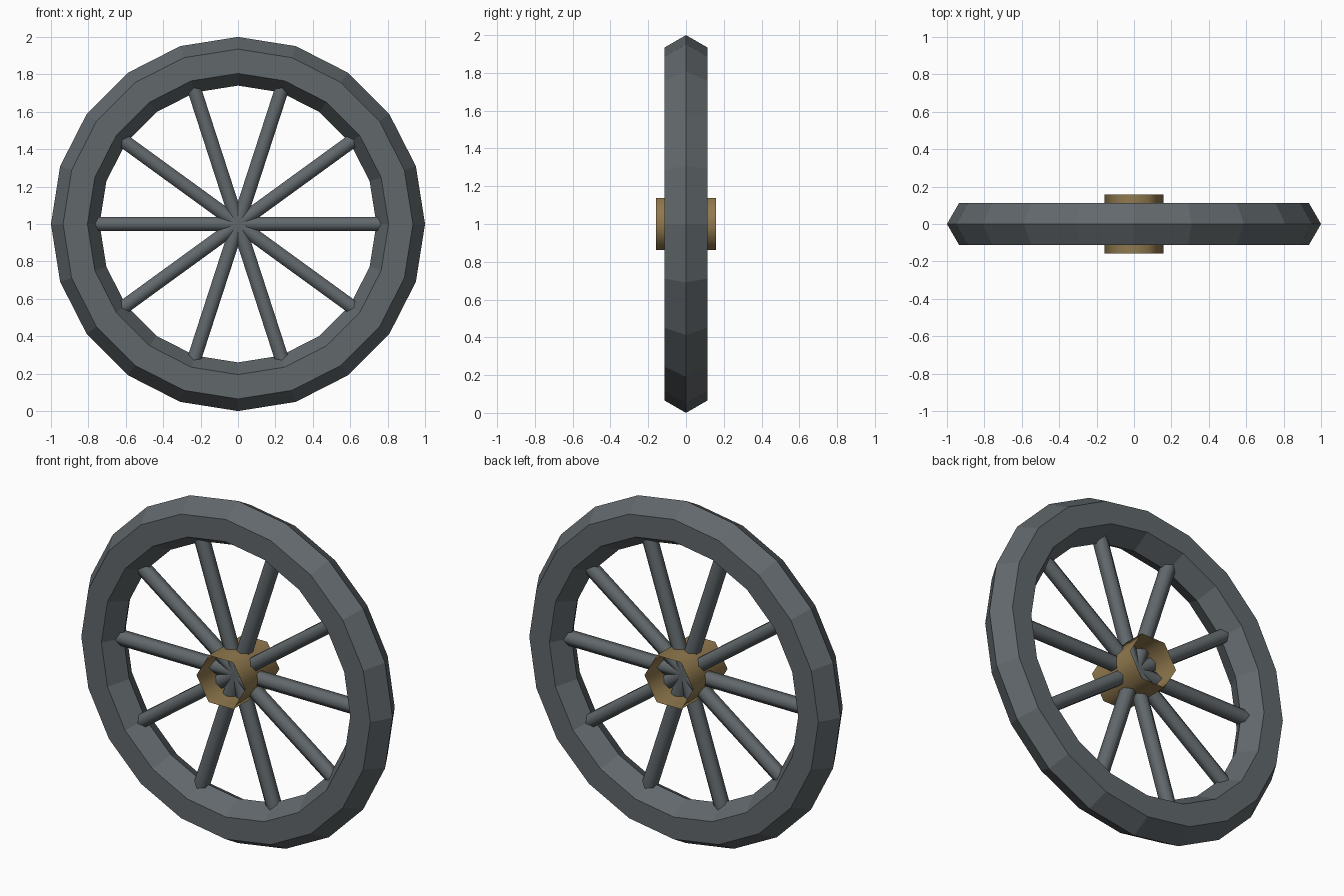
import bpy, bmesh
from math import sin, cos, pi
from mathutils import Matrix, Vector

if "Cube" in bpy.data.objects:
    bpy.data.objects.remove(bpy.data.objects["Cube"])

CENTRE = Vector((0, 0, 1))
SPOKES = 10


def material(name, rgb):
    m = bpy.data.materials.new(name)
    m.diffuse_color = (*rgb, 1)
    m.use_nodes = True
    m.node_tree.nodes["Principled BSDF"].inputs["Base Color"].default_value = m.diffuse_color
    return m


def make(name, bm, mat, smooth):
    bmesh.ops.recalc_face_normals(bm, faces=bm.faces)
    for f in bm.faces:
        f.smooth = smooth
    me = bpy.data.meshes.new(name)
    bm.to_mesh(me)
    bm.free()
    me.materials.append(mat)
    ob = bpy.data.objects.new(name, me)
    ob.location = CENTRE
    bpy.context.collection.objects.link(ob)
    return ob


def lathe(profile, sides, closed):
    """Spin (radius, y) points about the y axis."""
    bm = bmesh.new()
    rings = [[bm.verts.new((r * cos(2 * pi * i / sides), y, r * sin(2 * pi * i / sides)))
              for i in range(sides)] for r, y in profile]
    pairs = list(zip(rings, rings[1:]))
    if closed:
        pairs.append((rings[-1], rings[0]))
    for a, b in pairs:
        for i in range(sides):
            j = (i + 1) % sides
            bm.faces.new((a[i], a[j], b[j], b[i]))
    return bm


iron = material("dark_iron", (0.12, 0.138, 0.148))
brass = material("brass", (0.28, 0.19, 0.075))

# Rim: hexagonal section, 20 segments
section = [(0.87 + 0.13 * cos(k * pi / 3), 0.13 * sin(k * pi / 3)) for k in range(6)]
make("rim", lathe(section, 20, True), iron, False)

# Hub: open six-sided sleeve
make("hub", lathe([(0.158, -0.158), (0.158, 0.158)], 6, False), brass, True)

# Spokes: six-sided rods from the centre into the rim, one ridge facing front
for n in range(SPOKES):
    rod = lathe([(0.043, 0.0), (0.043, 0.86)], 6, False)
    # lathe axis y -> wheel x, lathe ridge x -> wheel y
    rod.transform(Matrix(((0, 1, 0, 0), (1, 0, 0, 0), (0, 0, 1, 0), (0, 0, 0, 1))))
    rod.transform(Matrix.Rotation(2 * pi * n / SPOKES, 4, 'Y'))
    make(f"spoke_{n + 1}", rod, iron, True)
